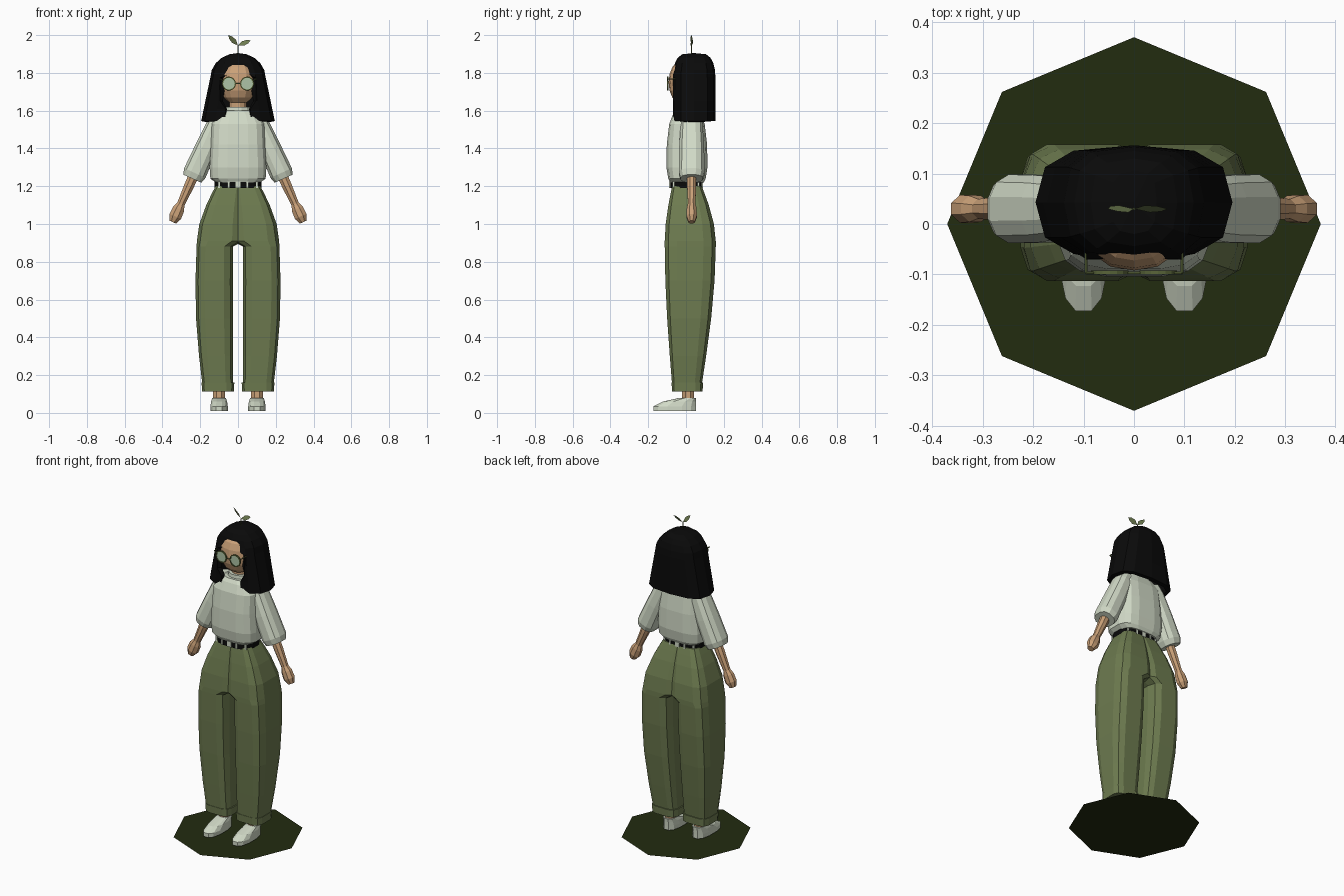
import bpy, bmesh, math
from mathutils import Vector

if "Cube" in bpy.data.objects:
    bpy.data.objects.remove(bpy.data.objects["Cube"])


def material(name, red, green, blue):
    mat = bpy.data.materials.new(name)
    mat.use_nodes = True
    colour = (red, green, blue, 1)
    mat.diffuse_color = colour
    shader = next(node for node in mat.node_tree.nodes if node.type == 'BSDF_PRINCIPLED')
    shader.inputs["Base Color"].default_value = colour
    return mat


SKIN = material("skin", .6, .36, .19)
BLACK = material("black", .003, .003, .003)
CLOTH = material("pale cloth", .64, .7, .57)
GREEN = material("trouser green", .155, .2, .08)
LENS = material("lens green", .42, .55, .38)
FRAME = material("frame green", .1, .13, .04)
GROUND = material("ground green", .016, .025, .005)


def finish(name, bm, mat, mirror=False):
    """Turn a bmesh into an object, with a mirrored twin across x if asked."""
    bmesh.ops.remove_doubles(bm, verts=bm.verts, dist=.0001)
    bmesh.ops.recalc_face_normals(bm, faces=bm.faces)
    mesh = bpy.data.meshes.new(name)
    bm.to_mesh(mesh)
    bm.free()
    mesh.materials.append(mat)
    part = bpy.data.objects.new(name, mesh)
    bpy.context.scene.collection.objects.link(part)
    if mirror:
        modifier = part.modifiers.new("mirror", 'MIRROR')
        modifier.use_mirror_merge = False
    return part


def skin(name, mat, rings, mirror=False, caps=True):
    """Bridge a stack of rings with quads; without caps the rings stay open."""
    bm = bmesh.new()
    rows = [[bm.verts.new(point) for point in ring] for ring in rings]
    for low, high in zip(rows, rows[1:]):
        pairs = list(zip(low, high))
        following = pairs[1:] + pairs[:1] if caps else pairs[1:]
        for (a, b), (c, d) in zip(pairs, following):
            bm.faces.new((a, c, d, b))
    if caps:
        bm.faces.new(rows[0])
        bm.faces.new(rows[-1])
    return finish(name, bm, mat, mirror)


def bend(value, power):
    return math.copysign(abs(value) ** power, value)


def oval(x, y, z, width, depth, sides=12, power=1, tilt=0):
    """Ring with half sizes width and depth; a power below one makes it boxier."""
    ring = []
    for i in range(sides):
        angle = math.tau * (i + .5) / sides
        across = width * bend(math.cos(angle), power)
        along = depth * bend(math.sin(angle), power)
        ring.append((x + across * math.cos(tilt), y + along, z + across * math.sin(tilt)))
    return ring


def loft(name, mat, sections, x=0, y=0, lean=0, sides=12, power=1, mirror=False):
    """Stack ovals given as (height, half width, half depth) along a leaning axis."""
    tilt = -math.atan(lean)
    rings = [oval(x + lean * z, y, z, width, depth, sides, power, tilt)
             for z, width, depth in sections]
    return skin(name, mat, rings, mirror)


# Ground disc
disc = bmesh.new()
bmesh.ops.create_circle(disc, cap_ends=True, segments=8, radius=.37)
finish("ground_disc", disc, GROUND)

# Shoes share a straight heel and shorten upward; ankles rise out of them
HEEL = .055
skin("shoes", CLOTH, [oval(.1, HEEL - length, z, .03 + .15 * length, length, power=.8)
                      for z, length in ((.01, .115), (.035, .115), (.06, .09), (.08, .045))],
     mirror=True)
loft("ankles", SKIN, [(z, .035, .035) for z in (.06, .16)], x=.1, y=.01, sides=8, mirror=True)

# Trousers: two legs that run together above the crotch
HEM, CROTCH, WAIST = .15, .9, 1.2


def leg_ring(z):
    if z < CROTCH:
        rise = (z - HEM) / (CROTCH - HEM)
        fullness = math.sin(rise * math.pi / 2)
        inner, outer = .025, .19 + .03 * rise + .02 * math.sin(rise * math.pi)
    else:
        fullness = math.cos((z - CROTCH) / (WAIST - CROTCH) * math.pi / 2)
        inner, outer = -.03, .12 + .1 * fullness
    front, back = -.075 - .04 * fullness, .085 + .075 * fullness
    return oval((inner + outer) / 2, (front + back) / 2, z,
                (outer - inner) / 2, (back - front) / 2, power=.5)


levels = (HEM, .3, .5, .7, .88, .91, 1, 1.1, 1.16, WAIST)
skin("trousers", GREEN, [leg_ring(z) for z in levels], mirror=True)
loft("cuffs", GREEN, [(.113, .086, .082), (.16, .088, .085)], x=.106, y=.007, power=.5,
     mirror=True)

# Belt with pale loops spaced round it
BELT_WIDTH, BELT_DEPTH = .125, .086
loft("belt", BLACK, [(z, BELT_WIDTH, BELT_DEPTH) for z in (1.19, 1.226)], sides=16, power=.7)
loops = bmesh.new()
for side in (-1, 1):
    for step in range(-2, 3):
        x = step * .05
        y = side * BELT_DEPTH * math.sqrt(1 - (x / BELT_WIDTH) ** 4)
        cube = bmesh.ops.create_cube(loops, size=1)["verts"]
        bmesh.ops.scale(loops, verts=cube, vec=(.01 if step else .028, .009, .034))
        bmesh.ops.translate(loops, verts=cube, vec=(x, y, 1.208))
finish("belt_loops", loops, CLOTH)

# Shirt and collar
loft("shirt", CLOTH, [(1.22, .12, .09), (1.24, .148, .1), (1.3, .152, .11), (1.42, .145, .108),
                      (1.53, .14, .095), (1.58, .11, .075), (1.6, .075, .06)],
     y=.005, sides=16, power=.6)
loft("collar", CLOTH, [(1.58, .075, .06), (1.62, .066, .056)], y=.016)

# Arms: sleeves, forearms and hands follow one sloping axis
ARM = dict(x=.8, y=.03, lean=-.45, mirror=True)
loft("sleeves", CLOTH, [(1.57, .045, .05), (1.52, .055, .06), (1.4, .06, .068),
                        (1.27, .064, .07), (1.24, .054, .06)], power=.8, **ARM)
loft("forearms", SKIN, [(1.3, .03, .026), (1.2, .028, .026), (1.09, .021, .02)], sides=8, **ARM)
loft("hands", SKIN, [(1.11, .02, .02), (1.08, .034, .028), (1.04, .036, .03), (1.01, .02, .018)],
     sides=8, **ARM)

# Neck and head
loft("neck", SKIN, [(z, .046, .044) for z in (1.57, 1.7)], y=.02)
head_rings = []
for i in range(1, 8):
    angle = math.pi * i / 8
    size = math.sin(angle) ** .7
    head_rings.append(oval(0, 0, 1.75 - .115 * math.cos(angle), .096 * size, .092 * size,
                           sides=14, power=.85))
skin("head", SKIN, head_rings)


# Hair: a flared curtain parted at the front under a round crown
def hair_ring(z, width, depth, opening):
    left = []
    for i in range(7):
        angle = math.pi * i / 6
        x = width * bend(math.sin(angle), .7)
        if i < 2:
            x = max(x, opening)
        left.append((x, .043 - depth * bend(math.cos(angle), .7), z))
    return left + [(-x, y, z) for x, y, z in reversed(left[:-1])]


TIP, BROW, DEPTH = 1.545, 1.775, .113
hair_rings = [hair_ring(z, .195 - .21 * (z - TIP), DEPTH, .066 if z < 1.63 else .094)
              for z in (TIP, 1.61, 1.65, 1.71, BROW)]
for i in range(1, 6):
    angle = math.pi / 2 * i / 5
    round_off = math.cos(angle)
    hair_rings.append(hair_ring(BROW + .13 * math.sin(angle), .146 * round_off,
                                DEPTH * math.sqrt(round_off), 0))
hair = skin("hair", BLACK, hair_rings, caps=False)
shell = hair.modifiers.new("thickness", 'SOLIDIFY')
shell.thickness = .025
shell.offset = -1


# Glasses: round lenses, rims, bridge and side arms
def bar(name, start, end, mirror=False):
    start, end = Vector(start), Vector(end)
    bm = bmesh.new()
    place = (end - start).to_track_quat('Z', 'Y').to_matrix().to_4x4()
    place.translation = (start + end) / 2
    bmesh.ops.create_cone(bm, cap_ends=True, segments=6, radius1=.003, radius2=.003,
                          depth=(end - start).length, matrix=place)
    finish(name, bm, FRAME, mirror)


EYE_X, EYE_Z, LENS_Y, ARM_X = .048, 1.743, -.097, .095


def lens_circle(radius, y):
    angles = [math.tau * i / 16 for i in range(17)]
    return [(EYE_X + radius * math.cos(a), y, EYE_Z + radius * math.sin(a)) for a in angles]


inner, outer, near, far = .031, .037, LENS_Y - .003, LENS_Y + .005
skin("lenses", LENS, [lens_circle(r, LENS_Y) for r in (inner, 0)], mirror=True, caps=False)
skin("rims", FRAME, [lens_circle(r, y) for r, y in
                     ((inner, near), (outer, near), (outer, far), (inner, far), (inner, near))],
     mirror=True, caps=False)
bar("bridge", (-.013, LENS_Y, EYE_Z), (.013, LENS_Y, EYE_Z))
hinge = (ARM_X, LENS_Y, EYE_Z + .025)
bar("hinges", (.08, LENS_Y, EYE_Z + .015), hinge, mirror=True)
bar("side_arms", hinge, (ARM_X, 0, EYE_Z + .025), mirror=True)

# Sprout on the crown: a stem and two folded leaves
SPROUT = Vector((0, .03, 1.945))
bar("stem", SPROUT - Vector((0, 0, .05)), SPROUT)


def leaf(name, reach):
    reach = Vector(reach)
    across = reach.cross(Vector((0, 1, 0))).normalized() * .013 + Vector((0, .007, 0))
    bm = bmesh.new()
    root, low, high, tip = [bm.verts.new(SPROUT + reach * t) for t in (0, .4, .75, 1)]
    for side in (across, -across):
        low_edge = bm.verts.new(low.co + side)
        high_edge = bm.verts.new(high.co + side * .75)
        bm.faces.new((root, low, low_edge))
        bm.faces.new((low, high, high_edge, low_edge))
        bm.faces.new((high, tip, high_edge))
    finish(name, bm, GREEN)


leaf("right_leaf", (-.052, 0, .055))
leaf("left_leaf", (.067, 0, .027))
